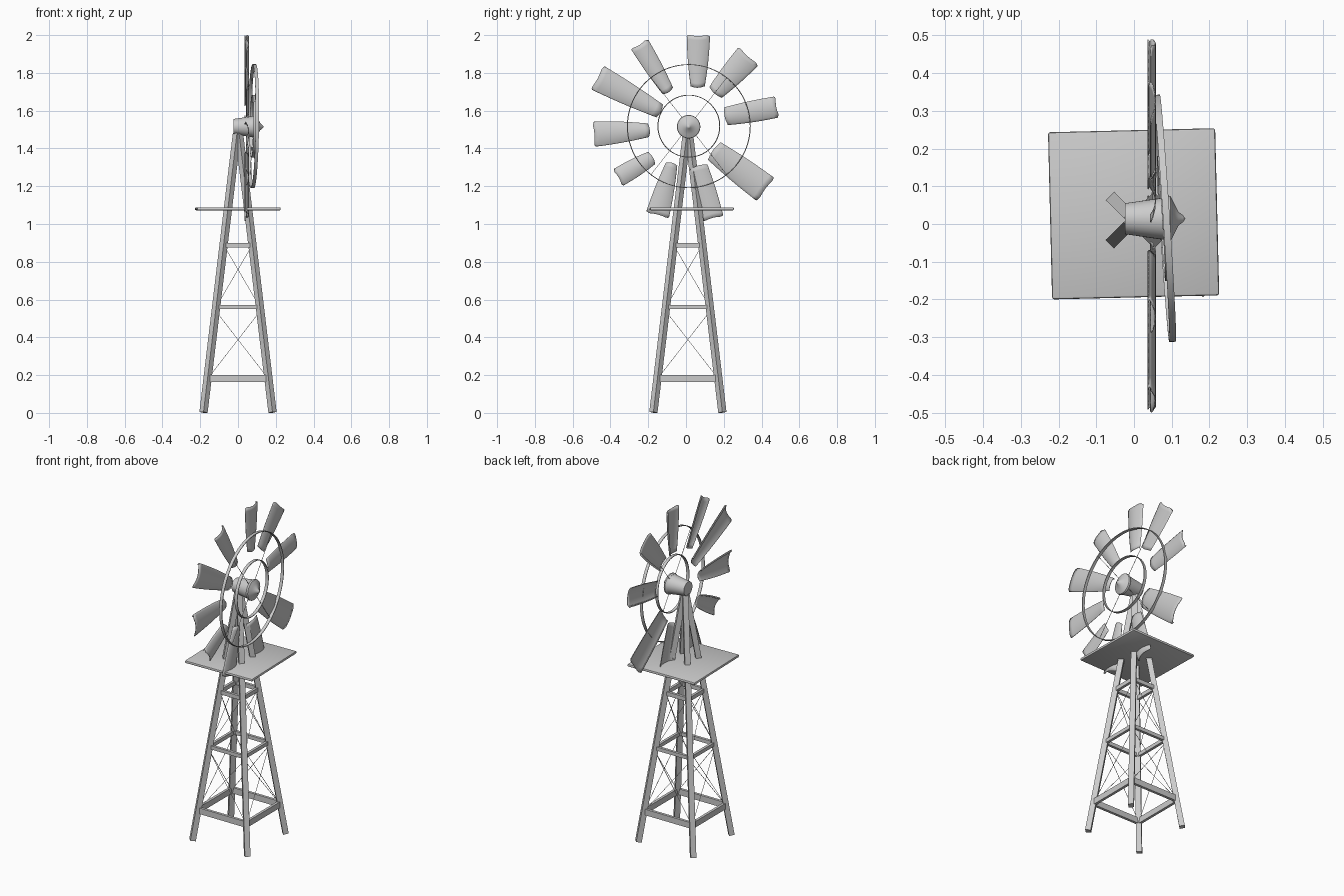
import bpy, bmesh, math
from mathutils import Vector, Matrix

if "Cube" in bpy.data.objects:
    bpy.data.objects.remove(bpy.data.objects["Cube"])

CY, CZ = 0.012, 1.515          # wheel centre in y and z
LEG_Y = 0.01                   # tower centre in y


def finish(bm, name, smooth=True):
    bmesh.ops.recalc_face_normals(bm, faces=bm.faces)
    me = bpy.data.meshes.new(name)
    bm.to_mesh(me)
    bm.free()
    ob = bpy.data.objects.new(name, me)
    bpy.context.collection.objects.link(ob)
    if smooth:
        bpy.ops.object.select_all(action='DESELECT')
        ob.select_set(True)
        bpy.context.view_layer.objects.active = ob
        bpy.ops.object.shade_smooth_by_angle(angle=math.radians(35))
    return ob


def beam(name, p, q, thick, height):
    """Box from p to q; thick is measured sideways, height across that."""
    p, q = Vector(p), Vector(q)
    d = (q - p).normalized()
    t = d.cross(Vector((0, 0, 1))).normalized()
    n = t.cross(d)
    rot = Matrix((t, n, d)).transposed().to_4x4()
    mat = (Matrix.Translation((p + q) / 2) @ rot
           @ Matrix.Diagonal((thick, height, (q - p).length, 1)))
    bm = bmesh.new()
    bmesh.ops.create_cube(bm, size=1, matrix=mat)
    return finish(bm, name, False)


def lathe(name, profile, axis, centre, steps=64, closed=False):
    """Revolve (radius, height) points about the given axis."""
    bm = bmesh.new()
    vs = [bm.verts.new((r, 0, h)) for r, h in profile]
    pairs = list(zip(vs, vs[1:])) + ([(vs[-1], vs[0])] if closed else [])
    es = [bm.edges.new(e) for e in pairs]
    bmesh.ops.spin(bm, geom=vs + es, cent=(0, 0, 0), axis=(0, 0, 1),
                   angle=2 * math.pi, steps=steps)
    bmesh.ops.remove_doubles(bm, verts=bm.verts, dist=1e-5)
    rot = Vector(axis).to_track_quat('Z', 'Y').to_matrix().to_4x4()
    bm.transform(Matrix.Translation(centre) @ rot)
    return finish(bm, name)


# tower legs, leaning inwards to meet under the hub
def leg_at(sx, sy, z):
    k = 0.183 + (0.009 - 0.183) * z / 1.45
    return Vector((sx * k, LEG_Y + sy * k, z))


corners = [(-1, -1), (1, -1), (1, 1), (-1, 1)]
for i, c in enumerate(corners):
    beam(f"leg_{i}", leg_at(*c, 0.003), leg_at(*c, 1.48), 0.031, 0.031)

# horizontal frames between the legs
for level, (z, h) in enumerate([(0.182, 0.036), (0.56, 0.022), (0.888, 0.024)]):
    for i in range(4):
        a, b = corners[i], corners[(i + 1) % 4]
        beam(f"frame_{level}_{i}", leg_at(*a, z), leg_at(*b, z), 0.016, h)

# crossed wires on each tower face
for level, (z0, z1) in enumerate([(0.18, 0.54), (0.56, 0.89)]):
    for i in range(4):
        a, b = corners[i], corners[(i + 1) % 4]
        for j, (s, e) in enumerate([(a, b), (b, a)]):
            beam(f"wire_{level}_{i}_{j}", leg_at(*s, z0), leg_at(*e, z1), 0.002, 0.002)

# platform, turned a little
bm = bmesh.new()
bmesh.ops.create_cube(bm, size=1, matrix=Matrix.Translation((-0.001, 0.027, 1.08))
                      @ Matrix.Rotation(math.radians(1.4), 4, 'Z')
                      @ Matrix.Diagonal((0.443, 0.443, 0.016, 1)))
bmesh.ops.bevel(bm, geom=bm.edges[:], offset=0.006, segments=2, affect='EDGES', profile=0.5)
finish(bm, "platform")

# hub with pointed nose
lathe("hub", [(0, -0.024), (0.041, -0.024), (0.056, 0.08), (0, 0.08)],
      (1, 0, 0), (0, CY + 0.002, CZ), 32)
lathe("hub_nose", [(0, 0.076), (0.056, 0.078), (0.062, 0.088), (0.06, 0.097), (0.04, 0.107),
                   (0.018, 0.118), (0.009, 0.13), (0, 0.136)],
      (1, 0, 0), (0, CY + 0.002, CZ), 32)

# slightly tilted rings
RX, RY, RZ = 0.081, 0.015, 1.518
for name, r in [("outer_ring", 0.326), ("inner_ring", 0.164)]:
    band = [(r - 0.002, -0.009), (r + 0.002, -0.009), (r + 0.002, 0.009), (r - 0.002, 0.009)]
    lathe(name, band, (1, 0.065, -0.015), (RX, RY, RZ), 72, True)


# thin spokes in the plane of the rings
def on_ring(r, deg):
    y, z = r * math.cos(math.radians(deg)), r * math.sin(math.radians(deg))
    return (RX - 0.065 * y + 0.015 * z, RY + y, RZ + z)


for i, deg in enumerate((52, 128, 232, 308)):
    beam(f"spoke_{i}", on_ring(0.04, deg), on_ring(0.326, deg), 0.002, 0.002)

# blades: root y, z, tip y, z, root width, tip width
BLADES = [
    (0.060, 1.725, 0.063, 1.998, 0.070, 0.117),
    (0.152, 1.695, 0.328, 1.890, 0.082, 0.135),
    (0.208, 1.572, 0.480, 1.622, 0.090, 0.107),
    (0.148, 1.391, 0.423, 1.186, 0.108, 0.146),
    (0.070, 1.307, 0.143, 1.030, 0.087, 0.112),
    (-0.074, 1.320, -0.148, 1.047, 0.058, 0.118),
    (-0.178, 1.350, -0.358, 1.244, 0.070, 0.096),
    (-0.195, 1.495, -0.487, 1.473, 0.067, 0.127),
    (-0.137, 1.595, -0.470, 1.772, 0.071, 0.134),
    (-0.095, 1.700, -0.248, 1.950, 0.060, 0.098),
]
# bowed sheet with a folded lip: (across, depth)
SECTION = [(-1, -0.007), (-0.92, -0.005), (-0.75, -0.001), (-0.4, 0.004), (0, 0.006),
           (0.4, 0.004), (0.75, -0.001), (0.92, -0.005), (1, -0.007), (1.08, -0.011),
           (0.92, -0.014)]
ROWS = 12
for i, (y0, z0, y1, z1, w0, w1) in enumerate(BLADES):
    d = Vector((y1 - y0, z1 - z0))
    side = Vector((d.y, -d.x)).normalized()
    out = d.normalized()
    bm = bmesh.new()
    grid = []
    for r in range(ROWS + 1):
        v = r / ROWS
        width = w0 + (w1 - w0) * v + 0.008 * math.sin(math.pi * v)
        row = []
        for s, depth in SECTION:
            # gently hollow tip edge with softened corners, rounded root
            a = min(abs(s), 1)
            wave = v ** 3 * (0.010 * a * a - 0.012 * a ** 10 - 0.003)
            wave += (1 - v) ** 3 * 0.008 * (a * a - 0.5)
            p = Vector((y0, z0)) + d * v + side * (s * width / 2) + out * wave
            row.append(bm.verts.new((0.051 + depth, p.x, p.y)))
        grid.append(row)
    for ra, rb in zip(grid, grid[1:]):
        for k in range(len(SECTION) - 1):
            bm.faces.new((ra[k], ra[k + 1], rb[k + 1], rb[k]))
    ob = finish(bm, f"blade_{i}")
    mod = ob.modifiers.new("thickness", 'SOLIDIFY')
    mod.thickness = 0.003
    mod.offset = 0
